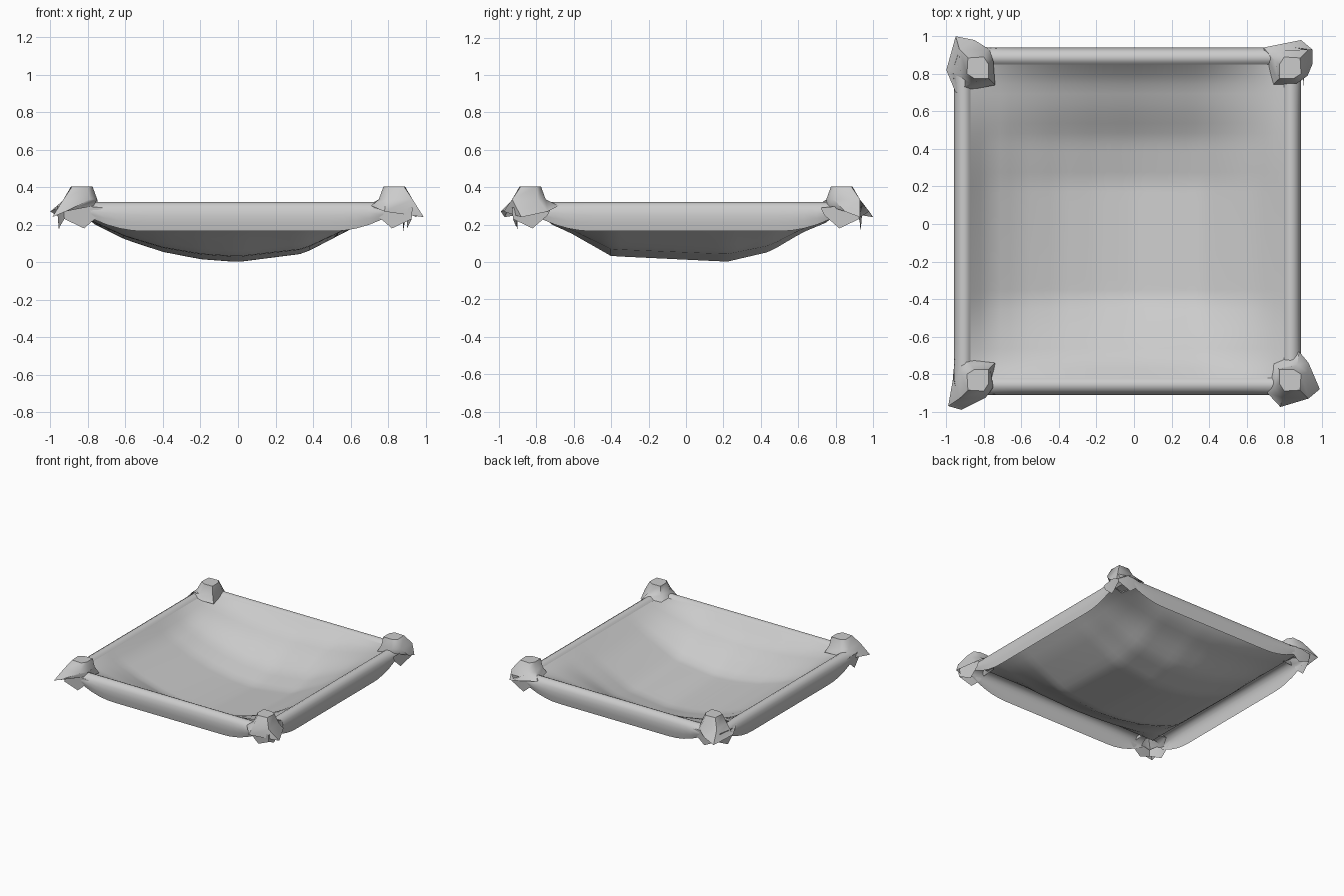
import bpy, math

cube = bpy.data.objects.get("Cube")
if cube:
    bpy.data.objects.remove(cube, do_unlink=True)

cloth = bpy.data.materials.new("light_grey_cloth")
cloth.use_nodes = True
GREY = (0.6, 0.6, 0.6, 1)
cloth.diffuse_color = GREY
cloth.node_tree.nodes["Principled BSDF"].inputs["Base Color"].default_value = GREY

# Edges of the bowl opening
LEFT, RIGHT, FRONT, BACK = -0.87, 0.8, -0.82, 0.85
RIM = 0.3


def make(name, verts, faces, angle=60):
    mesh = bpy.data.meshes.new(name)
    mesh.from_pydata(verts, [], faces)
    mesh.materials.append(cloth)
    obj = bpy.data.objects.new(name, mesh)
    bpy.context.collection.objects.link(obj)
    bpy.ops.object.select_all(action="DESELECT")
    obj.select_set(True)
    bpy.context.view_layer.objects.active = obj
    bpy.ops.object.shade_smooth_by_angle(angle=math.radians(angle))
    return obj


def sheet(name, rows, closed=False, flip=False, cap=False, angle=60):
    """Skin a list of equally long point rows."""
    n = len(rows[0])
    verts = [p for row in rows for p in row]
    faces = []
    for i in range(len(rows) - 1):
        for j in range(n if closed else n - 1):
            k = (j + 1) % n
            quad = [i * n + j, i * n + k, (i + 1) * n + k, (i + 1) * n + j]
            faces.append(quad[::-1] if flip else quad)
    if cap:
        top = list(range(n))
        faces.append(top if flip else top[::-1])
    return make(name, verts, faces, angle)


def interp(points, x):
    for (x0, y0), (x1, y1) in zip(points, points[1:]):
        if x <= x1:
            return y0 + (y1 - y0) * (x - x0) / (x1 - x0)
    return points[-1][1]


# Sagging bowl, its depth the product of two sag curves
sag_x = [(LEFT, 0), (-0.78, 0.3), (-0.6, 0.6), (-0.4, 0.82), (-0.2, 0.95),
         (0, 1), (0.35, 0.85), (0.65, 0.33), (RIGHT, 0)]
sag_y = [(FRONT, 0), (-0.72, 0.33), (-0.62, 0.48), (-0.4, 0.9), (0.22, 1),
         (0.45, 0.82), (0.62, 0.48), (0.77, 0.27), (BACK, 0)]
N = 32
rows = []
for j in range(N + 1):
    y = FRONT + (BACK - FRONT) * j / N
    row = []
    for i in range(N + 1):
        x = LEFT + (RIGHT - LEFT) * i / N
        row.append((x, y, RIM - RIM * interp(sag_x, x) * interp(sag_y, y)))
    rows.append(row)
sheet("cloth_bowl", rows)

# Rolled rims that hang down as free hems, shorter toward the corners
roll = [(0, 0.3), (0.012, 0.313), (0.03, 0.321), (0.05, 0.319),
        (0.07, 0.307), (0.083, 0.285), (0.09, 0.25), (0.088, 0.21), (0.08, 0.165)]
sides = {"front": (0, -1, FRONT), "back": (0, 1, BACK),
         "left": (1, 1, RIGHT), "right": (1, -1, LEFT)}
for side, (axis, sign, edge) in sides.items():
    rows = []
    for d, z in roll:
        row = []
        for i in range(25):
            t = -0.84 + 1.68 * i / 24
            rise = max(0, (abs(t) - 0.5) / 0.34) ** 2
            drop = 1 - 0.75 * rise
            h = z if z > RIM else RIM - (RIM - z) * drop
            p = edge + sign * d
            row.append((p, t, h) if axis else (t, p, h))
        rows.append(row)
    sheet(side + "_rolled_hem", rows, flip=(axis == 0) == (sign > 0))

# Cloth peaks over the corner posts: inner point, then round the outside
cap_ring = [(0.775, 0.775), (0.85, 0.775), (0.89, 0.80), (0.885, 0.885),
            (0.80, 0.89), (0.775, 0.85)]
mid_ring = [(0.765, 0.765), (0.87, 0.75), (0.925, 0.79), (0.93, 0.93),
            (0.79, 0.925), (0.75, 0.87)]
skirt_z = [0.28, 0.3, 0.27, 0.24, 0.27, 0.3]
skirts = {
    "front_right": (-1, -1, [(0.74, 0.74), (0.92, 0.72), (0.96, 0.80),
                             (0.99, 0.97), (0.92, 0.99), (0.77, 0.90)]),
    "front_left": (1, -1, [(0.74, 0.74), (0.88, 0.68), (0.93, 0.74),
                           (0.99, 0.88), (0.78, 0.975), (0.71, 0.90)]),
    "back_right": (-1, 1, [(0.74, 0.74), (0.95, 0.70), (1.0, 0.82),
                           (0.95, 1.0), (0.85, 0.98), (0.77, 0.93)]),
    "back_left": (1, 1, [(0.74, 0.74), (0.87, 0.76), (0.95, 0.85),
                         (0.95, 0.93), (0.89, 0.98), (0.69, 0.94)]),
}
for corner, (sx, sy, skirt) in skirts.items():
    rows = [
        [(sx * x, sy * y, 0.403) for x, y in cap_ring],
        [(sx * x, sy * y, 0.335) for x, y in mid_ring],
        [(sx * x, sy * y, z) for (x, y), z in zip(skirt, skirt_z)],
    ]
    sheet(corner + "_corner_peak", rows, closed=True, flip=sx * sy > 0,
          cap=True, angle=50)

    # Loose folded tail under each peak
    bx = 0.90 if sx > 0 else 0.955
    by = 0.935 if sy > 0 else 0.905
    tail = [[(bx, 0.72, 0.29), (bx + 0.01, 0.82, 0.3), (0.93, 0.93, 0.29),
             (0.82, by + 0.01, 0.3), (0.72, by, 0.29)],
            [(bx, 0.74, 0.25), (bx, 0.82, 0.18), (0.925, 0.925, 0.23),
             (0.82, by, 0.18), (0.74, by, 0.25)]]
    sheet(corner + "_hem_tail", [[(sx * x, sy * y, z) for x, y, z in r] for r in tail],
          flip=sx * sy > 0, angle=40)
